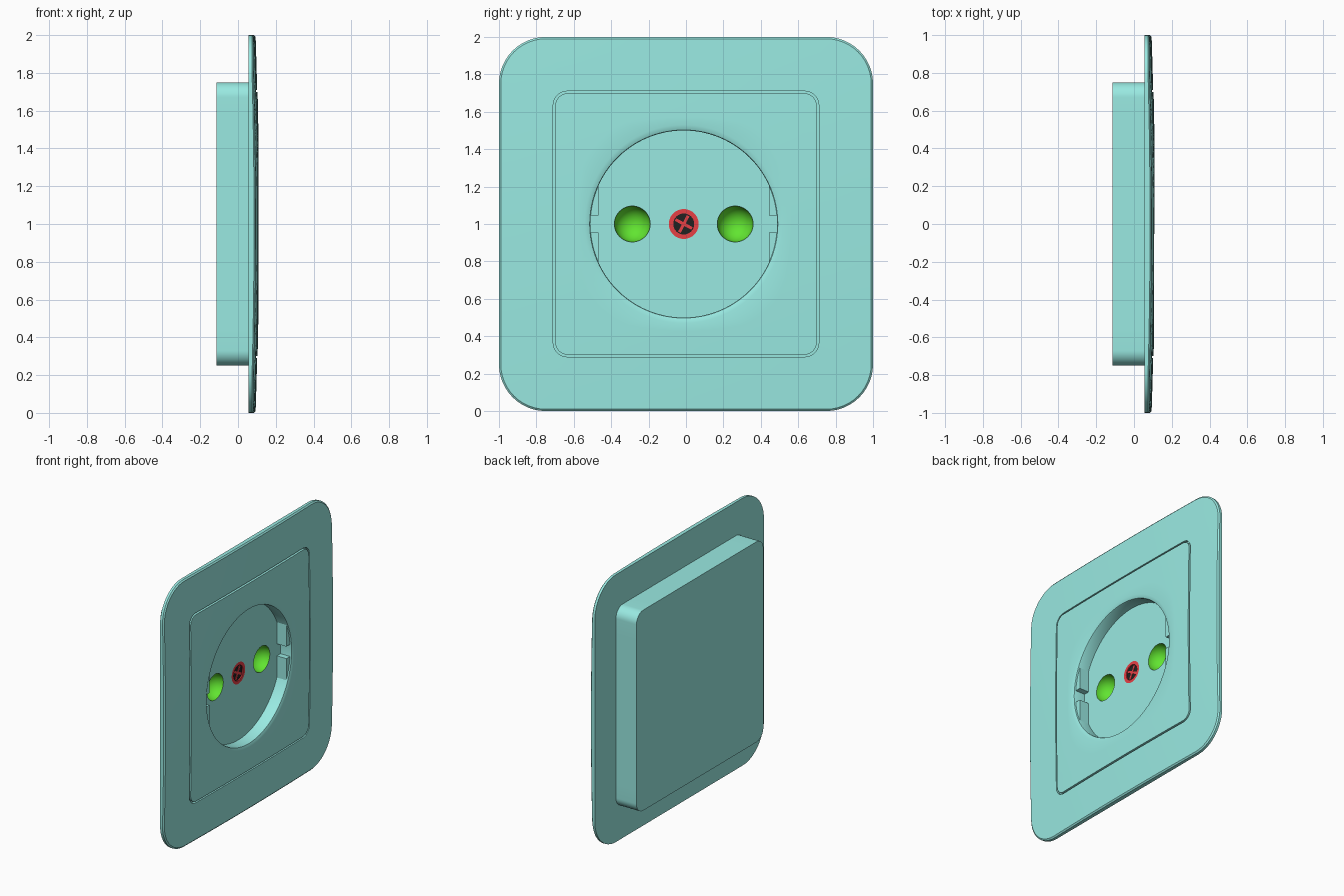
import bpy, bmesh, math
from mathutils import Matrix

if "Cube" in bpy.data.objects:
    bpy.data.objects.remove(bpy.data.objects["Cube"])

CY, CZ = -0.012, 1.0      # centre of the round recess
FLOOR = 0.012             # x of the recess floor
BACK, WALL = -0.115, 0.055
SEG = 12                  # segments per corner arc and per side


def material(name, rgb):
    m = bpy.data.materials.new(name)
    m.diffuse_color = (*rgb, 1)
    m.use_nodes = True
    m.node_tree.nodes["Principled BSDF"].inputs["Base Color"].default_value = m.diffuse_color
    return m


TEAL = material("teal", (0.32, 0.82, 0.76))
GREEN = material("green", (0.12, 0.78, 0.03))
RED = material("red", (0.8, 0.05, 0.06))
BLACK = material("black", (0.015, 0.015, 0.015))


def finish(bm, name, mat, angle=30):
    me = bpy.data.meshes.new(name)
    bm.to_mesh(me)
    bm.free()
    ob = bpy.data.objects.new(name, me)
    bpy.context.collection.objects.link(ob)
    me.materials.append(mat)
    bpy.ops.object.select_all(action='DESELECT')
    ob.select_set(True)
    bpy.context.view_layer.objects.active = ob
    bpy.ops.object.shade_smooth_by_angle(angle=math.radians(angle))
    return ob


def rounded_square(half, r):
    arcs = []
    for k in range(4):
        mid = math.radians(45 + 90 * k)
        cy = math.copysign(half - r, math.cos(mid))
        cz = math.copysign(half - r, math.sin(mid))
        arcs.append([(cy + r * math.cos(a), 1 + cz + r * math.sin(a))
                     for a in (math.radians(90 * k + 90 * i / SEG) for i in range(SEG + 1))])
    pts = []
    for k in range(4):
        pts += arcs[k] + [mix(arcs[k][-1], arcs[(k + 1) % 4][0], j / SEG) for j in range(1, SEG)]
    return pts


def circle(r, cy=CY, n=8 * SEG):
    start = math.pi / 4 - math.pi * SEG / n
    return [(cy + r * math.cos(start + math.tau * i / n),
             CZ + r * math.sin(start + math.tau * i / n)) for i in range(n)]


def mix(p, q, t):
    return (p[0] + (q[0] - p[0]) * t, p[1] + (q[1] - p[1]) * t)


def blend(a, b, t):
    return [mix(p, q, t) for p, q in zip(a, b)]


def flat(loop, x):
    return [(x, y, z) for y, z in loop]


def dome(loop, lift=0.0):
    return [(0.110 - 0.017 * (y * y + (z - 1) ** 2) + lift, y, z) for y, z in loop]


def loft(name, loops, mat, cap_start=False, cap_end=False, angle=30):
    bm = bmesh.new()
    rings = [[bm.verts.new(p) for p in lp] for lp in loops]
    n = len(rings[0])
    for a, b in zip(rings, rings[1:]):
        for i in range(n):
            j = (i + 1) % n
            bm.faces.new((a[i], a[j], b[j], b[i]))
    if cap_start:
        bm.faces.new(rings[0][::-1])
    if cap_end:
        bm.faces.new(rings[-1])
    return finish(bm, name, mat, angle)


# Outer frame: back face, rim, domed front, down into the groove
box_edge = rounded_square(0.75, 0.08)
outer, rim = rounded_square(1.0, 0.25), rounded_square(0.99, 0.24)
g_out, g_in = rounded_square(0.71, 0.075), rounded_square(0.698, 0.063)
loft("outer_frame",
     [flat(box_edge, WALL), flat(outer, WALL), dome(outer, -0.008), dome(rim)]
     + [dome(blend(rim, g_out, t)) for t in (0.25, 0.5, 0.75, 1)]
     + [dome(g_out, -0.02), dome(g_in, -0.02)], TEAL)

# Square insert: groove wall, domed face, softened lip, recess wall
lip = circle(0.53)
loft("square_insert",
     [dome(g_in, -0.02), dome(g_in, 0.002)]
     + [dome(blend(g_in, lip, t), 0.002) for t in (0.25, 0.5, 0.75, 1)]
     + [dome(circle(0.513), -0.002), dome(circle(0.503), -0.006),
        dome(circle(0.5), -0.012), flat(circle(0.5), FLOOR)], TEAL)

# Box behind the plate
loft("back_box", [flat(box_edge, BACK), flat(box_edge, WALL)], TEAL, cap_start=True)

# Recess floor with openings for the two pin holes and the screw
PIN_R, SCREW_R = 0.096, 0.08
pins = {"pin_hole_left": CY - 0.275, "pin_hole_right": CY + 0.275}
bm = bmesh.new()
edges = []
for lp in [circle(0.5), circle(SCREW_R, CY, 48)] + [circle(PIN_R, y, 48) for y in pins.values()]:
    vs = [bm.verts.new(p) for p in flat(lp, FLOOR)]
    edges += [bm.edges.new((vs[i - 1], vs[i])) for i in range(len(vs))]
bmesh.ops.triangle_fill(bm, use_beauty=True, use_dissolve=False, edges=edges)
bm.normal_update()
bmesh.ops.reverse_faces(bm, faces=[f for f in bm.faces if f.normal.x < 0])
finish(bm, "recess_floor", TEAL)

# Green bowl-shaped pin holes
for name, y in pins.items():
    steps = [math.radians(a) for a in range(0, 89, 8)]
    loft(name, [flat(circle(PIN_R * math.cos(a), y, 48), FLOOR - PIN_R * math.sin(a))
                for a in steps], GREEN, cap_end=True)

# Screw: red collar, black head, red cross
HEAD = FLOOR - 0.008
loft("screw_collar", [flat(circle(SCREW_R, CY, 48), FLOOR), flat(circle(0.056, CY, 48), FLOOR),
                      flat(circle(0.056, CY, 48), HEAD)], RED)
loft("screw_head", [flat(circle(0.056, CY, 48), HEAD), flat(circle(0.03, CY, 48), HEAD)],
     BLACK, cap_end=True)
for name, deg in (("screw_cross_a", 62), ("screw_cross_b", -28)):
    bm = bmesh.new()
    m = (Matrix.Translation((HEAD, CY, CZ)) @ Matrix.Rotation(math.radians(deg), 4, 'X')
         @ Matrix.Diagonal((0.005, 0.1, 0.016, 1)))
    bmesh.ops.create_cube(bm, size=1, matrix=m)
    finish(bm, name, RED)

# Guide ribs filling the recess sides, split by a key slot
FLAT, SLOT, CLIP_TOP = 0.455, 0.045, 0.09
for side, sy in (("left", -1), ("right", 1)):
    for level, sz in (("lower", -1), ("upper", 1)):
        a0, a1 = math.asin(SLOT / 0.5), math.acos(FLAT / 0.5)
        prof = [(FLAT, SLOT)] + [(0.5 * math.cos(a0 + (a1 - a0) * i / 8),
                                  0.5 * math.sin(a0 + (a1 - a0) * i / 8)) for i in range(9)]
        prof = [(CY + sy * y, CZ + sz * z) for y, z in prof]
        if sy * sz < 0:
            prof.reverse()
        loft(f"guide_rib_{side}_{level}", [flat(prof, FLOOR), flat(prof, CLIP_TOP)],
             TEAL, cap_start=True, cap_end=True)
